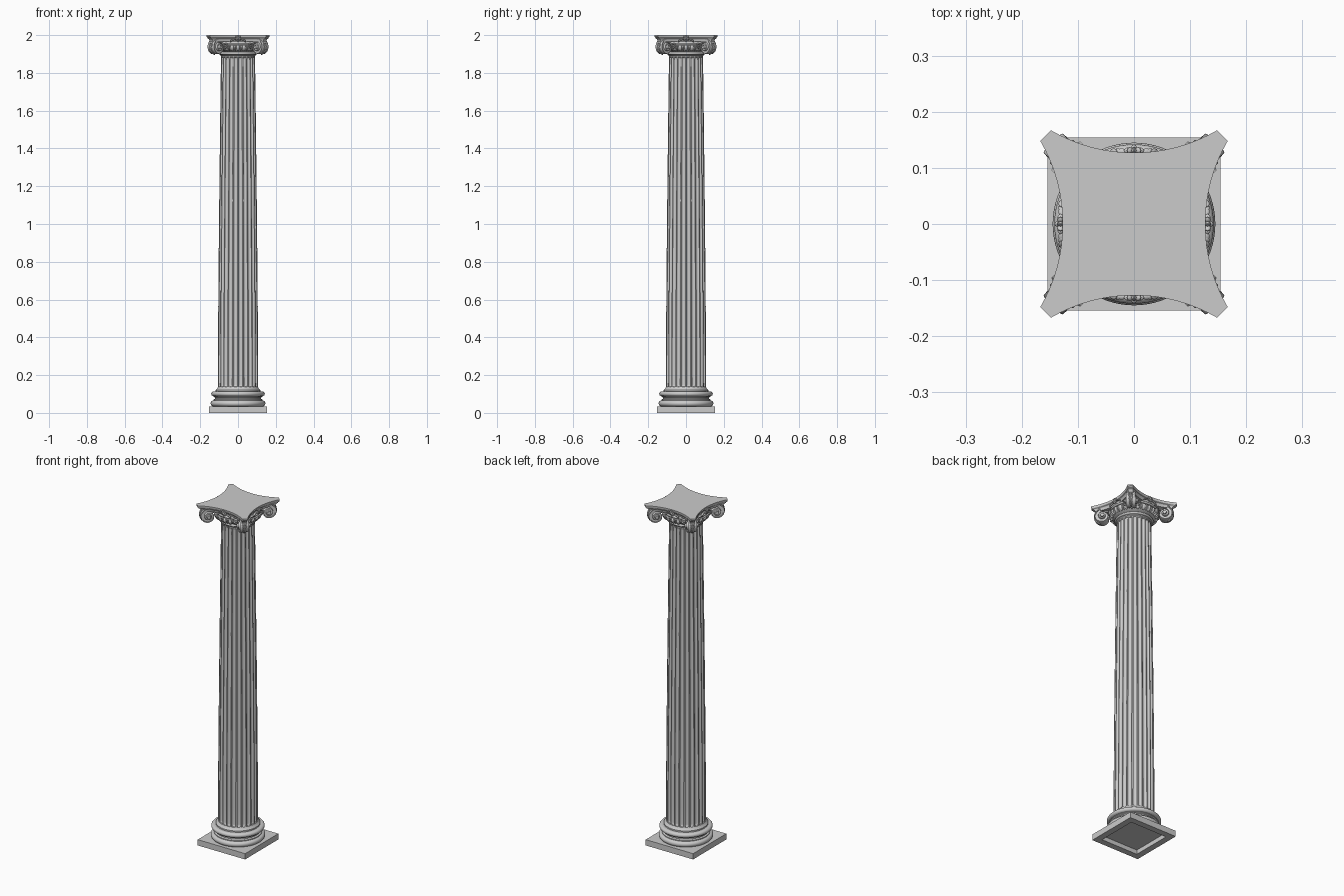
import bpy, bmesh
from math import sin, cos, pi, radians, sqrt, asin
from mathutils import Matrix, Vector

if "Cube" in bpy.data.objects:
    bpy.data.objects.remove(bpy.data.objects["Cube"])


def finish(name, bm, angle=35):
    bmesh.ops.recalc_face_normals(bm, faces=bm.faces)
    me = bpy.data.meshes.new(name)
    bm.to_mesh(me)
    bm.free()
    ob = bpy.data.objects.new(name, me)
    bpy.context.collection.objects.link(ob)
    bpy.ops.object.select_all(action='DESELECT')
    ob.select_set(True)
    bpy.context.view_layer.objects.active = ob
    bpy.ops.object.shade_smooth_by_angle(angle=radians(angle))
    return ob


def loft(bm, rings, caps=True):
    """Skin a list of closed point rings."""
    rows = [[bm.verts.new(p) for p in ring] for ring in rings]
    n = len(rows[0])
    for a, b in zip(rows, rows[1:]):
        for i in range(n):
            j = (i + 1) % n
            bm.faces.new((a[i], a[j], b[j], b[i]))
    if caps:
        bm.faces.new(rows[0])
        bm.faces.new(rows[-1])


def lathe(name, profile, seg=72):
    bm = bmesh.new()
    loft(bm, [[(r * cos(2 * pi * i / seg), r * sin(2 * pi * i / seg), z)
               for i in range(seg)] for r, z in profile])
    return finish(name, bm)


def bulge(r, z0, z1, out, n=8):
    """Half-round moulding profile points."""
    return [(r + out * sin(pi * i / n), (z0 + z1) / 2 - (z1 - z0) / 2 * cos(pi * i / n))
            for i in range(n + 1)]


def blob(bm, matrix, size, seg=10):
    bmesh.ops.create_uvsphere(bm, u_segments=seg, v_segments=7, radius=1,
                              matrix=matrix @ Matrix.Diagonal((*size, 1)))


def turn(a, axis='Z'):
    return Matrix.Rotation(a, 4, axis)


def move(x, y, z):
    return Matrix.Translation((x, y, z))


# Plinth, recessed underneath
def square(h, z):
    return [(-h, -h, z), (h, -h, z), (h, h, z), (-h, h, z)]


bm = bmesh.new()
loft(bm, [square(0.118, 0.025), square(0.118, 0), square(0.154, 0), square(0.154, 0.034)])
finish("plinth", bm)

# Round base: two tori with a hollow between, then a flare to the shaft
lathe("base_mouldings",
      [(0.125, 0.03)] + bulge(0.129, 0.034, 0.066, 0.016)
      + [(0.129, 0.071), (0.121, 0.075), (0.121, 0.081), (0.129, 0.085), (0.129, 0.088)]
      + bulge(0.128, 0.088, 0.114, 0.014)
      + [(0.118, 0.114), (0.118, 0.122), (0.111, 0.127), (0.107, 0.136), (0.1, 0.138)])

# Fluted, tapering shaft
FLUTES, STEPS = 24, 10
Z0, Z1 = 0.125, 1.895


def shaft_radius(t):
    return 0.107 - 0.017 * t ** 1.4


def shaft_ring(z):
    t = (z - Z0) / (Z1 - Z0)
    r = shaft_radius(t)
    end = min(z - Z0 - 0.012, Z1 - 0.012 - z) / 0.014
    end = max(0, min(1, end))
    depth = 0.0095 * (r / 0.107) * sqrt(1 - (1 - end) ** 2)
    pts = []
    for i in range(FLUTES * STEPS):
        u = ((i % STEPS) / STEPS * 2 - 1) / 0.8
        d = depth * sqrt(max(0, 1 - u * u))
        a = 2 * pi * i / (FLUTES * STEPS)
        pts.append(((r - d) * cos(a), (r - d) * sin(a), z))
    return pts


ends = [0, 0.012, 0.014, 0.018, 0.022, 0.026]
zs = [Z0 + e for e in ends] + [Z0 + (Z1 - Z0) * k / 14 for k in range(1, 14)] \
    + [Z1 - e for e in reversed(ends)]
bm = bmesh.new()
loft(bm, [shaft_ring(z) for z in zs])
finish("fluted_shaft", bm, 30)

# Capital core: neck bead, echinus and the band beneath the abacus
lathe("capital_core",
      [(0.085, 1.885), (0.091, 1.89), (0.094, 1.894)] + bulge(0.094, 1.896, 1.91, 0.008)
      + [(0.096, 1.912), (0.103, 1.914), (0.115, 1.922), (0.123, 1.934), (0.127, 1.946),
         (0.12, 1.948), (0.12, 1.952)] + bulge(0.122, 1.952, 1.964, 0.006)
      + [(0.12, 1.966), (0.12, 1.975)])

# Egg and dart ring
bm = bmesh.new()
for i in range(48):
    m = turn(2 * pi * i / 48) @ move(0.119, 0, 1.932) @ turn(radians(28), 'Y')
    blob(bm, m, (0.010, 0.0105, 0.017) if i % 2 == 0 else (0.009, 0.0025, 0.017))
finish("egg_and_dart", bm)


# Abacus with concave sides and clipped corners
def abacus_ring(z, s):
    half, tip, mid = 0.148, 0.167, 0.127
    sag = tip - mid
    R = (half ** 2 + sag ** 2) / (2 * sag)
    amax = asin(half / R)
    pts = []
    for q in range(4):
        for i in range(17):
            a = amax * (i / 8 - 1)
            v = Vector((R * sin(a), -(mid + R * (1 - cos(a))), 0)) * s
            v.rotate(turn(q * pi / 2).to_euler())
            pts.append((v.x, v.y, z))
    return pts


bm = bmesh.new()
loft(bm, [abacus_ring(z, s) for z, s in
          [(1.967, 0.90), (1.973, 0.905), (1.979, 0.93), (1.982, 0.955), (1.983, 0.965),
           (1.986, 0.965), (1.988, 0.985), (1.992, 1.0), (2.0, 1.0)]])
finish("abacus", bm)

# Diagonal corner volutes: stepped spiral scrolls flaring towards the eye
CS, CZ, R0, Q, TURNS = 0.163, 1.935, 0.050, 0.52, 2.5


def section(ds, dz, r, inner, h):
    """Scroll cross-section: raised rim and sunken web."""
    rim = r - 0.3 * (r - inner)
    lip = 0.16 * r
    shape = [(r, -h * 0.85), (r - 0.04 * r, 0), (r, h * 0.85), (r - 0.002, h), (rim, h),
             (rim, h - lip), (inner, h - lip), (inner, lip - h), (rim, lip - h),
             (rim, -h), (r - 0.002, -h)]
    return [(ds * k, t, dz * k) for k, t in shape]


for c in range(4):
    place = turn(pi / 4 + c * pi / 2) @ move(CS, 0, CZ)
    bm = bmesh.new()
    rings = [[(x - 0.085 + 0.0283 * k, y, z) for x, y, z in
              section(0, 1, R0, R0 * Q, 0.020 + 0.001 * k)] for k in range(3)]
    for i in range(int(TURNS * 32) + 1):
        f = i / 32
        a = pi / 2 - 2 * pi * f
        r = R0 * Q ** f
        rings.append(section(cos(a), sin(a), r, r * Q, 0.023 + 0.012 * f / TURNS))
    loft(bm, rings)
    bmesh.ops.create_cone(bm, cap_ends=True, segments=20, radius1=0.0095, radius2=0.0095,
                          depth=0.072, matrix=turn(pi / 2, 'X'))
    bm.transform(place)
    finish("corner_volute", bm)

    # Leaf draped over the outer edge of the volute
    bm = bmesh.new()
    for k in range(6):
        a = radians(62 - 24 * k)
        r = R0 * Q ** ((pi / 2 - a) / (2 * pi))
        w = 1 - 0.1 * k
        for side in (-1, 0, 1):
            m = move(r * cos(a), side * 0.009 * w, r * sin(a)) @ turn(-a, 'Y') \
                @ turn(side * -0.4, 'X')
            blob(bm, m, (0.004, 0.005 * w, 0.012), 8)
    bm.transform(place)
    finish("volute_leaf", bm)

# Flower and side leaves on each abacus face, husks beside the volutes
for q in range(4):
    bm = bmesh.new()
    centre = move(0, -0.131, 1.981)
    for k in range(8):
        blob(bm, centre @ turn(k * pi / 4, 'Y') @ move(0.010, 0, 0), (0.008, 0.006, 0.0042), 8)
    blob(bm, centre @ move(0, -0.003, 0), (0.006, 0.008, 0.006))
    for s in (-1, 1):
        for k in range(3):
            blob(bm, move(s * (0.022 + 0.007 * k), -0.129, 1.976 - 0.003 * k)
                 @ turn(s * (0.3 + 0.3 * k), 'Y'), (0.010, 0.006, 0.004), 8)
            blob(bm, move(s * (0.066 - 0.003 * k), -0.113, 1.953 - 0.008 * k)
                 @ turn(s * (0.1 + 0.35 * k), 'Y') @ turn(s * 0.5), (0.014, 0.008, 0.0045), 8)
    bm.transform(turn(q * pi / 2))
    finish("flower_ornament", bm)
